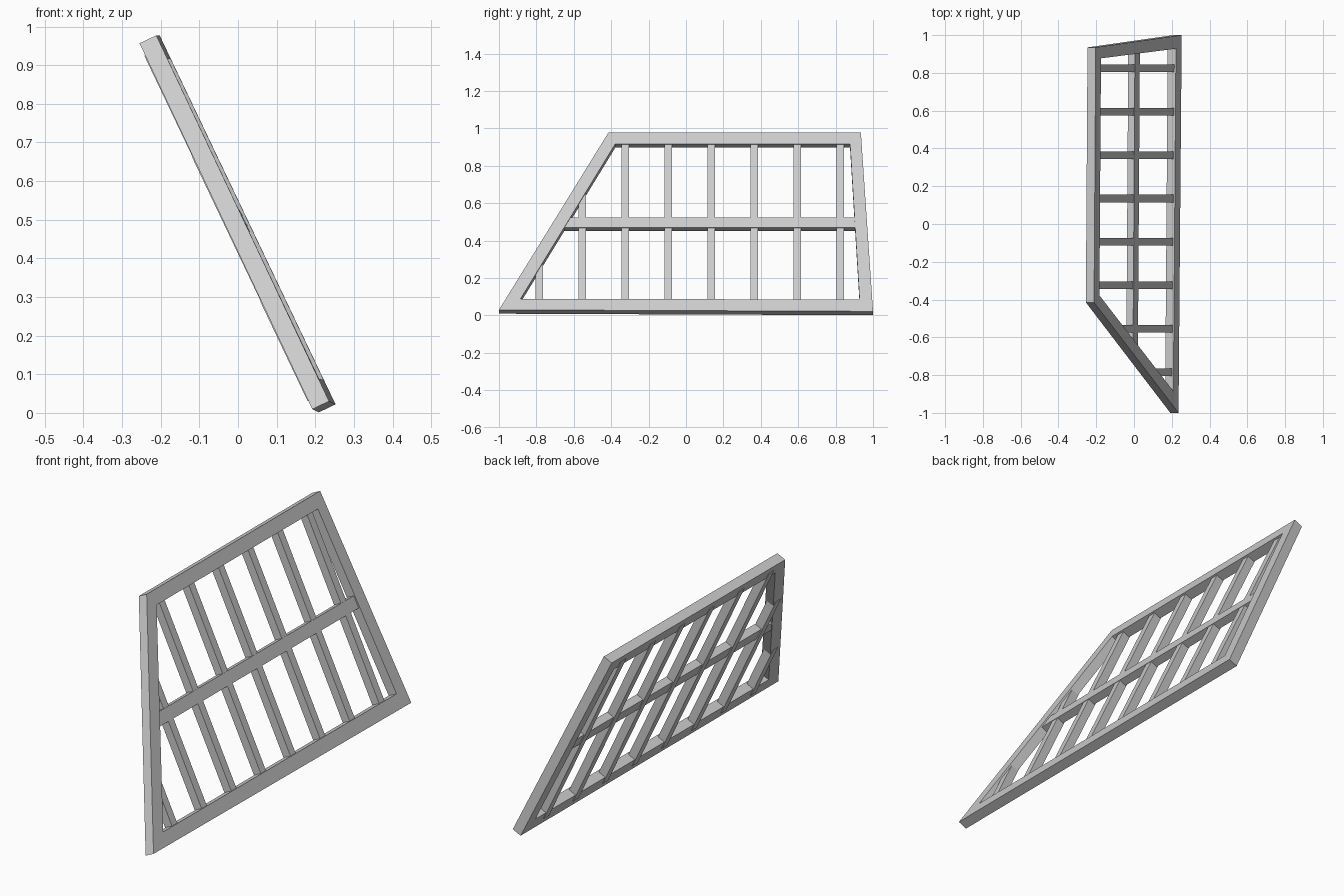
import bpy
import bmesh
from mathutils import Vector

cube = bpy.data.objects.get("Cube")
if cube:
    bpy.data.objects.remove(cube, do_unlink=True)

grey = bpy.data.materials.new("light_grey")
grey.use_nodes = True
colour = (0.6, 0.6, 0.6, 1)
grey.diffuse_color = colour
grey.node_tree.nodes["Principled BSDF"].inputs["Base Color"].default_value = colour

# Leaning panel plane: u along y, v up the slope, w out of the face
BASE = Vector((0.201, 0, 0.005))
UP = Vector((-0.430, 0, 0.903))
OUT = Vector((0.903, 0, 0.430))
ALONG = Vector((0.0065, 1, 0))


def place(u, v, w):
    return BASE + ALONG * u + UP * v + OUT * w


def slab(name, outline, back, front):
    """Extrude a flat panel outline between two depths."""
    bm = bmesh.new()
    low = [bm.verts.new(place(u, v, back)) for u, v in outline]
    high = [bm.verts.new(place(u, v, front)) for u, v in outline]
    bm.faces.new(low[::-1])
    bm.faces.new(high)
    n = len(outline)
    for i in range(n):
        j = (i + 1) % n
        bm.faces.new((low[i], low[j], high[j], high[i]))
    bmesh.ops.recalc_face_normals(bm, faces=bm.faces)
    mesh = bpy.data.meshes.new(name)
    bm.to_mesh(mesh)
    bm.free()
    mesh.materials.append(grey)
    obj = bpy.data.objects.new(name, mesh)
    bpy.context.collection.objects.link(obj)
    return obj


def box(name, u0, u1, v0, v1, back, front):
    return slab(name, [(u0, v0), (u1, v0), (u1, v1), (u0, v1)], back, front)


# Mitred outer frame
outer = [(-1, 0.005), (1, -0.004), (0.935, 1.054), (-0.415, 1.054)]
inner = [(-0.885, 0.07), (0.928, 0.066), (0.877, 0.988), (-0.378, 0.988)]
names = ["bottom_rail", "back_rail", "top_rail", "slanted_front_rail"]
for i, name in enumerate(names):
    j = (i + 1) % 4
    slab(name, [outer[i], outer[j], inner[j], inner[i]], 0, 0.048)

# Middle rail, let into the two end rails
box("middle_rail", -0.67, 0.93, 0.495, 0.556, 0.002, 0.041)

# Upright bars, the front ones stopping inside the slanted rail
for i in range(8):
    u = -0.785 + 0.23 * i
    top = min(1.02, (u + 0.96) / 0.555)
    box(f"upright_bar_{i + 1}", u - 0.02, u + 0.02, 0.03, top, -0.003, 0.039)
